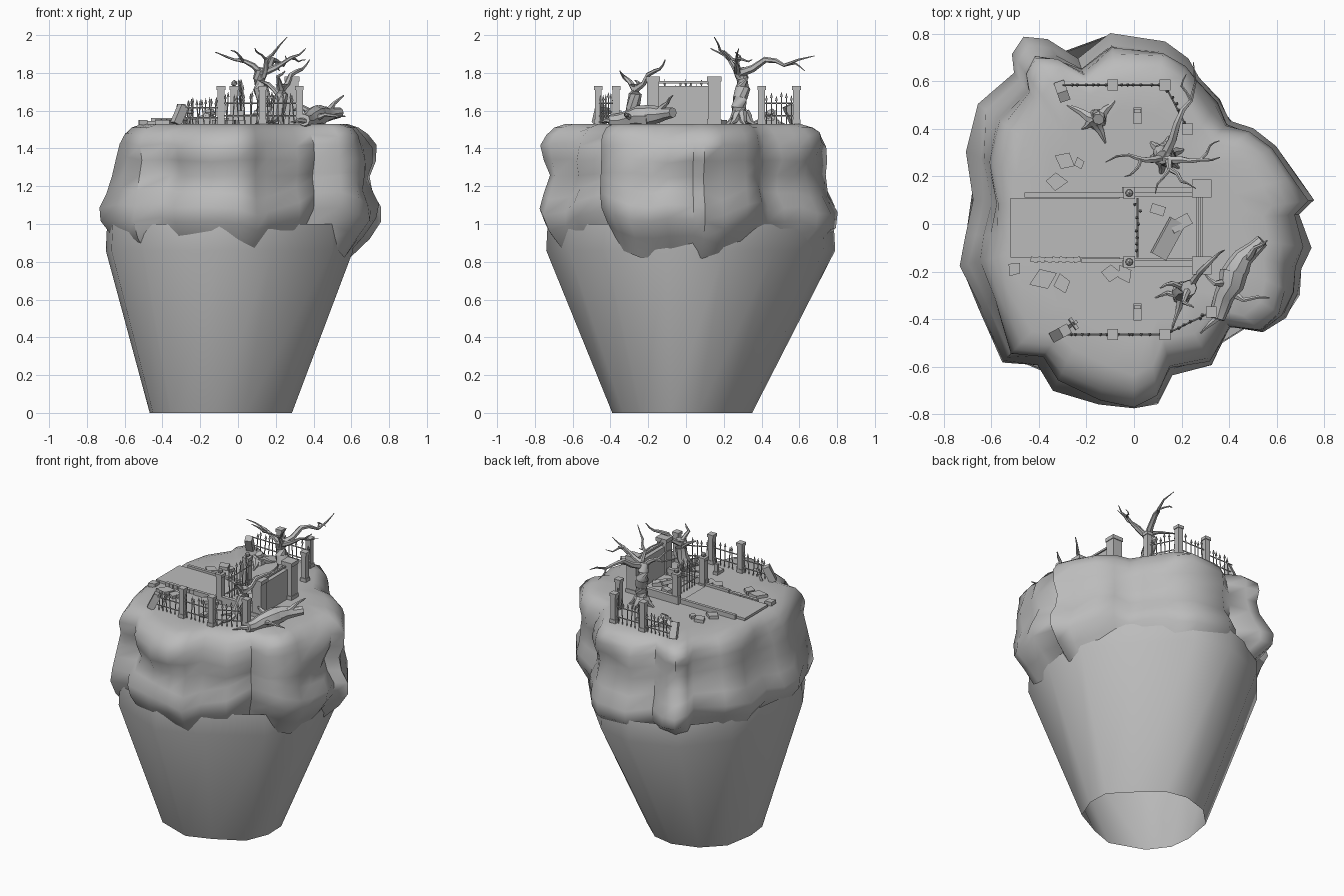
import bpy, bmesh, math, random
from mathutils import Vector, Matrix, noise

cube = bpy.data.objects.get("Cube")
if cube:
    bpy.data.objects.remove(cube, do_unlink=True)
random.seed(4)
GROUND = 1.53

stone = bpy.data.materials.new("grey_stone")
stone.use_nodes = True
grey = (0.5, 0.5, 0.5, 1)
stone.diffuse_color = grey
stone.node_tree.nodes["Principled BSDF"].inputs["Base Color"].default_value = grey


def finish(name, bm, smooth=None):
    """Turn a bmesh into a named, coloured object."""
    bmesh.ops.recalc_face_normals(bm, faces=bm.faces[:])
    mesh = bpy.data.meshes.new(name)
    bm.to_mesh(mesh)
    bm.free()
    mesh.materials.append(stone)
    obj = bpy.data.objects.new(name, mesh)
    bpy.context.collection.objects.link(obj)
    if smooth:
        bpy.ops.object.select_all(action='DESELECT')
        obj.select_set(True)
        bpy.context.view_layer.objects.active = obj
        bpy.ops.object.shade_smooth_by_angle(angle=math.radians(smooth))


def loft(bm, rings, bottom=True, top=True):
    """Skin a stack of closed rings and cap the chosen ends."""
    loops = [[bm.verts.new(p) for p in ring] for ring in rings]
    for a, b in zip(loops, loops[1:]):
        for i in range(len(a)):
            j = (i + 1) % len(a)
            bm.faces.new((a[i], a[j], b[j], b[i]))
    if bottom:
        bm.faces.new(loops[0][::-1])
    if top:
        bm.faces.new(loops[-1])


def box(bm, x, y, z, size, turn=0, tilt=0):
    """Box standing on height z, leaning by tilt, then turned."""
    m = (Matrix.Translation((x, y, z)) @ Matrix.Rotation(turn, 4, 'Z')
         @ Matrix.Rotation(tilt, 4, 'Y') @ Matrix.Translation((0, 0, size[2] / 2))
         @ Matrix.Diagonal((*size, 1)))
    bmesh.ops.create_cube(bm, size=1, matrix=m)


def rod(bm, a, b, r, tip=None, sides=5):
    """Straight rod, tapered when a tip radius is given."""
    a, b = Vector(a), Vector(b)
    m = Matrix.Translation((a + b) / 2) @ (b - a).to_track_quat('Z', 'Y').to_matrix().to_4x4()
    bmesh.ops.create_cone(bm, cap_ends=True, segments=sides, radius1=r,
                          radius2=r if tip is None else tip, depth=(b - a).length, matrix=m)


def limb(bm, points, r0, r1, sides=7):
    """Crooked tapering limb through the points."""
    pts = [Vector(points[0])]
    for a, b in zip(points, points[1:]):
        a, b = Vector(a), Vector(b)
        wobble = Vector([random.uniform(-1, 1) for _ in range(3)]) * (b - a).length * 0.09
        pts += [a.lerp(b, 0.5) + wobble, b]
    rings = []
    for i, p in enumerate(pts):
        d = (pts[min(i + 1, len(pts) - 1)] - pts[max(i - 1, 0)]).to_track_quat('Z', 'X')
        r = r0 + (r1 - r0) * i / (len(pts) - 1)
        r *= random.uniform(0.88, 1.12)
        rings.append([p + d @ Vector((r * math.cos(k * math.tau / sides),
                                      r * math.sin(k * math.tau / sides), 0))
                      for k in range(sides)])
    loft(bm, rings)


# Tapering rock base, hollow and open underneath
rim = [(.61, -.1), (.6, .2), (.38, .47), (.13, .73), (-.12, .79), (-.42, .68), (-.64, .42),
       (-.7, 0), (-.67, -.3), (-.5, -.57), (-.1, -.74), (.18, -.62), (.5, -.42)]
foot = [(x * .575 - .065, y * .484 - .032, 0) for x, y in rim]
bm = bmesh.new()
loft(bm, [foot, [(x, y, .86) for x, y in rim], [(x * .99, y * .99, 1) for x, y in rim]],
     bottom=False, top=False)
finish("rock_base", bm, 50)

# Lumpy upper cliff with a flat plateau
outline = [(.69, .04), (.75, .1), (.68, .2), (.6, .33), (.5, .4), (.4, .43), (.36, .52),
           (.28, .63), (.23, .7), (.13, .76), (-.1, .8), (-.24, .71), (-.36, .77), (-.46, .78),
           (-.51, .71), (-.5, .63), (-.65, .5), (-.7, .3), (-.67, .1), (-.71, -.05),
           (-.75, -.18), (-.66, -.36), (-.57, -.6), (-.41, -.6), (-.34, -.7), (-.15, -.77),
           (0, -.79), (.1, -.75), (.16, -.63), (.33, -.6), (.42, -.45), (.56, -.47),
           (.65, -.4), (.7, -.3), (.71, -.19), (.74, -.1)]
levels = [(.83, .83), (.93, .93), (1.02, 1.01), (1.1, 1.01), (1.18, .97), (1.26, .96),
          (1.34, .98), (1.42, .98), (1.475, .95), (1.51, .9), (GROUND, .82), (GROUND, .62)]
rings = []
for z, scale in levels:
    ring = []
    for x, y in outline:
        lump = noise.noise(Vector((x * 3, y * 3, z * 6)))
        s = scale - .05 * max(0, .5 - 1.6 * lump) * (scale > .7)
        s -= .12 * max(0, -x) * min(1, max(0, z - 1.15) * 5)
        drop = .09 * noise.noise(Vector((x * 3 + 5, y * 3, 1))) * (z < 1.2)
        drop += .03 * noise.noise(Vector((x * 5, y * 5, z * 3))) * (z < 1.5)
        ring.append((x * s, y * s, z + drop))
    rings.append(ring)
bm = bmesh.new()
loft(bm, rings, bottom=False)
finish("upper_cliff", bm, 62)

# Paved platform with side curbs
bm = bmesh.new()
box(bm, -.285, -.015, GROUND, (.47, .25, .016))
box(bm, .11, -.015, GROUND, (.34, .26, .012))
box(bm, -.25, .122, GROUND, (.42, .02, .03))
for i in range(7):
    box(bm, -.42 + i * .03, -.15, GROUND, (.03, .022, .025), random.uniform(-.3, .3))
box(bm, -.13, -.155, GROUND, (.18, .02, .03))
finish("paved_platform", bm)

# Ruined back wall between two large piers
bm = bmesh.new()
box(bm, .275, -.012, GROUND, (.03, .27, .2))
box(bm, .275, -.012, GROUND + .215, (.012, .27, .012))
for y in (.15, -.175):
    box(bm, .285, y, GROUND, (.07, .065, .24))
    box(bm, .285, y, GROUND, (.08, .075, .025))
    box(bm, .285, y, GROUND + .225, (.08, .075, .025))
    box(bm, .1, y * .95, GROUND, (.3, .025, .05))
finish("ruined_wall", bm)


# Stone posts with caps
def post(bm, x, y, w, h, turn=0, tilt=0):
    box(bm, x, y, GROUND, (w, w, h * .97), turn, tilt)
    if not tilt:
        box(bm, x, y, GROUND, (w * 1.2, w * 1.2, h * .12), turn)
        box(bm, x, y, GROUND + h * .9, (w * 1.25, w * 1.25, h * .1), turn)


fence_posts = {"rear": [(-.09, .585), (.13, .585), (.225, .4)],
               "front": [(-.09, -.465), (.13, -.465), (.325, -.37)]}
bm = bmesh.new()
for spots in fence_posts.values():
    for x, y in spots:
        post(bm, x, y, .036, .2)
post(bm, -.31, .58, .045, .11, 1.9, -.45)
post(bm, -.33, -.47, .045, .11, .5, .45)
finish("fence_posts", bm)

# Gate pillars with round finials
bm = bmesh.new()
for y in (.13, -.16):
    post(bm, -.02, y, .04, .2)
    bmesh.ops.create_icosphere(bm, subdivisions=1, radius=.018,
                               matrix=Matrix.Translation((-.02, y, GROUND + .215)))
finish("gate_pillars", bm)


# Iron railings with spear tips
def railing(bm, a, b, count, height):
    (ax, ay), (bx, by) = a, b
    for h in (.3, .78):
        rod(bm, (ax, ay, GROUND + height * h), (bx, by, GROUND + height * h), .004)
    for i in range(1, count):
        t = i / count
        x, y = ax + (bx - ax) * t, ay + (by - ay) * t
        top = GROUND + height * random.uniform(.85, 1.05)
        lean = random.uniform(-.012, .012)
        rod(bm, (x, y, GROUND), (x + lean, y, top), .0035)
        rod(bm, (x + lean, y, top), (x + lean, y, top + .03), .008, 0)


bm = bmesh.new()
for spots in fence_posts.values():
    for a, b in zip(spots, spots[1:]):
        railing(bm, a, b, 7, .14)
    railing(bm, (-.3, spots[0][1]), spots[0], 7, .11)
railing(bm, (.015, .11), (.015, -.14), 9, .2)
finish("iron_railings", bm)

# Tall bare tree
bm = bmesh.new()
limb(bm, [(.13, .29, 1.52), (.14, .28, 1.62), (.12, .3, 1.72), (.12, .28, 1.82)], .05, .034, 9)
for path, r in [
        ([(.12, .28, 1.8), (.04, .27, 1.86), (-.02, .29, 1.87), (-.12, .26, 1.91)], .018),
        ([(.12, .28, 1.8), (.2, .27, 1.83), (.28, .27, 1.88), (.36, .28, 1.93)], .02),
        ([(.13, .29, 1.8), (.18, .42, 1.87), (.24, .52, 1.84), (.25, .68, 1.89)], .022),
        ([(.13, .28, 1.78), (.15, .23, 1.87), (.2, .18, 1.92), (.26, .15, 1.99)], .018),
        ([(.03, .28, 1.86), (0, .22, 1.9), (-.04, .2, 1.92)], .009),
        ([(.28, .27, 1.88), (.32, .33, 1.86), (.36, .35, 1.87)], .008),
        ([(.24, .52, 1.84), (.2, .58, 1.85), (.22, .63, 1.81)], .008),
        ([(.15, .23, 1.87), (.1, .17, 1.91), (.09, .13, 1.93)], .008)]:
    limb(bm, path, r, .002, 6)
for i in range(6):
    a = i * math.tau / 6 + .3
    x, y = math.cos(a), math.sin(a)
    limb(bm, [(.13 + .02 * x, .29 + .02 * y, 1.59), (.13 + .05 * x, .29 + .05 * y, 1.545),
              (.13 + .08 * x, .29 + .08 * y, 1.525)], .028, .006, 6)
finish("tall_bare_tree", bm, 40)

# Short broken tree
bm = bmesh.new()
limb(bm, [(.2, -.3, 1.52), (.22, -.28, 1.62), (.23, -.27, 1.74)], .045, .03, 8)
for path in [[(.23, -.27, 1.71), (.28, -.2, 1.79), (.34, -.14, 1.82), (.38, -.11, 1.87)],
             [(.23, -.27, 1.71), (.21, -.33, 1.78), (.25, -.35, 1.81)],
             [(.22, -.28, 1.68), (.16, -.25, 1.74), (.11, -.27, 1.76)],
             [(.2, -.3, 1.57), (.18, -.38, 1.54), (.16, -.45, 1.53)],
             [(.2, -.3, 1.57), (.14, -.29, 1.54), (.09, -.31, 1.53)]]:
    limb(bm, path, .018, .003, 6)
finish("broken_tree", bm, 40)

# Fallen log with snapped branches
bm = bmesh.new()
limb(bm, [(.35, -.4, 1.55), (.38, -.3, 1.56), (.42, -.2, 1.57)], .03, .055, 8)
limb(bm, [(.41, -.22, 1.57), (.46, -.14, 1.58), (.54, -.07, 1.59)], .055, .03, 8)
for path in [[(.4, -.28, 1.56), (.46, -.32, 1.58), (.57, -.31, 1.57)],
             [(.37, -.36, 1.55), (.32, -.42, 1.55), (.28, -.46, 1.54)],
             [(.46, -.16, 1.58), (.51, -.1, 1.64), (.56, -.07, 1.68)],
             [(.4, -.25, 1.57), (.34, -.25, 1.62), (.29, -.2, 1.6)]]:
    limb(bm, path, .02, .003, 6)
finish("fallen_log", bm, 40)

# Rooted stump
bm = bmesh.new()
limb(bm, [(-.16, .44, 1.52), (-.15, .45, 1.56), (-.15, .44, 1.6)], .045, .022)
for x, y in ((-.28, .5), (-.08, .52), (-.12, .34), (-.22, .4)):
    limb(bm, [(-.16, .44, 1.56), ((x - .16) / 2, (y + .44) / 2, 1.54), (x, y, 1.53)], .03, .004, 6)
finish("rooted_stump", bm, 40)

# Small headstones and a leaning cross
bm = bmesh.new()
for y in (.455, -.37):
    box(bm, .015, y, GROUND, (.035, .07, .02))
    box(bm, .015, y + .02, GROUND, (.028, .016, .07))
box(bm, -.27, -.43, GROUND, (.014, .014, .09), .6, .35)
box(bm, -.257, -.421, GROUND + .055, (.014, .055, .014), .6, .35)
finish("headstones", bm)

# Broken slabs lying about
bm = bmesh.new()
for x, y, r in ((-.29, .265, .05), (-.23, .255, .03), (-.33, .18, .055), (-.38, -.23, .065),
                (-.3, -.25, .045), (-.1, -.205, .05), (-.04, -.21, .045), (-.5, -.19, .04)):
    a0 = random.uniform(0, 3)
    shape = [(a0 + k * math.tau / 4, r * random.uniform(.65, 1)) for k in range(4)]
    loft(bm, [[(x + q * math.cos(a), y + q * math.sin(a), z) for a, q in shape]
              for z in (GROUND - .005, GROUND + .02)])
box(bm, .14, -.06, GROUND + .02, (.07, .17, .025), -.5, .3)
box(bm, .19, .0, GROUND, (.09, .05, .04), .5, .2)
box(bm, .1, .06, GROUND, (.06, .04, .035), -.3)
finish("broken_slabs", bm)
